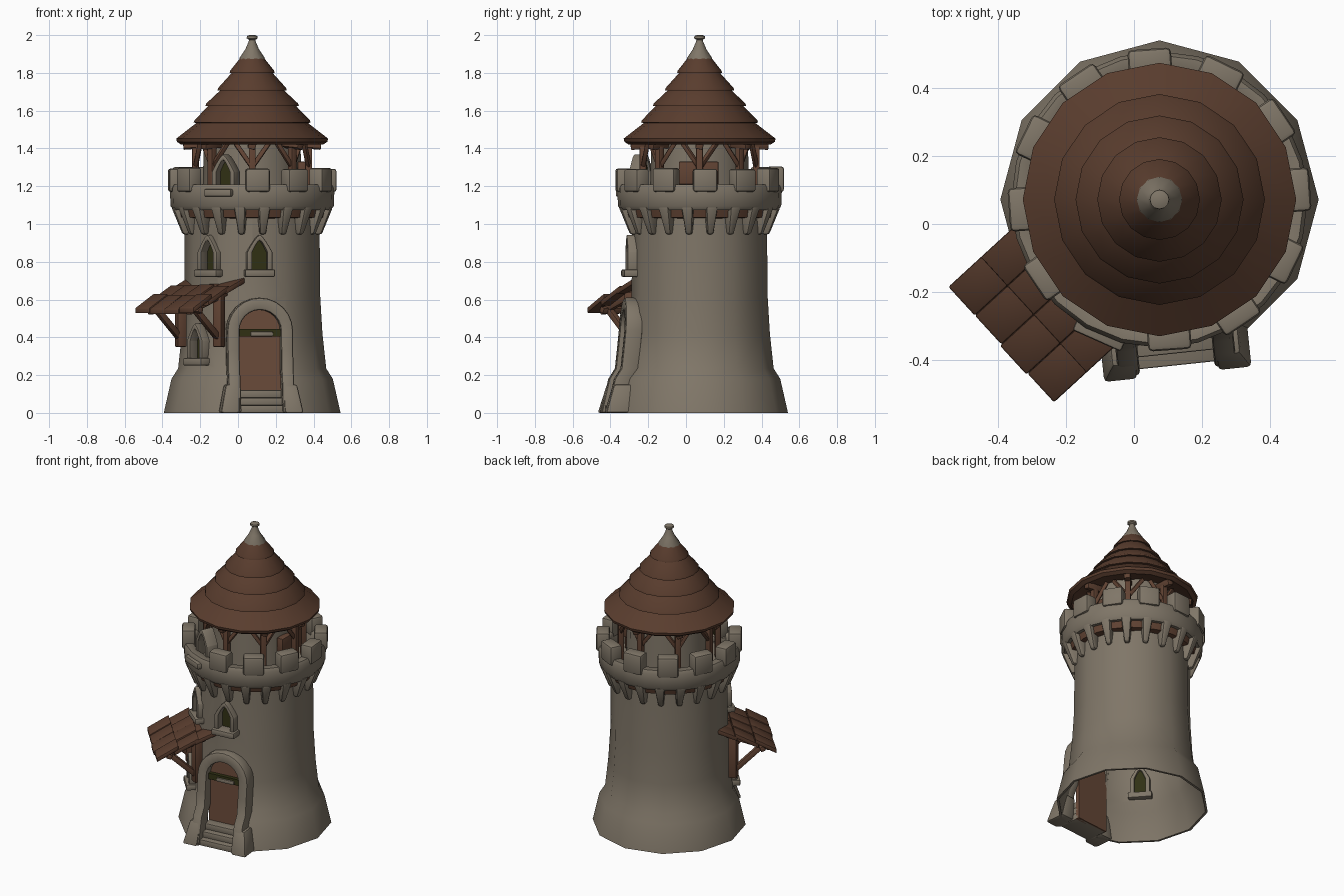
import bpy, bmesh, math, random
from mathutils import Vector

if "Cube" in bpy.data.objects:
    bpy.data.objects.remove(bpy.data.objects["Cube"])

random.seed(4)
CX, CY = 0.075, 0.072


def mat(name, c):
    m = bpy.data.materials.new(name)
    m.diffuse_color = (*c, 1)
    m.use_nodes = True
    m.node_tree.nodes["Principled BSDF"].inputs["Base Color"].default_value = m.diffuse_color
    return m


STONE = mat("stone", (0.215, 0.182, 0.138))
ROOF = mat("roof_tile", (0.100, 0.046, 0.027))
WOOD = mat("wood", (0.120, 0.056, 0.033))
DOOR = mat("door_wood", (0.150, 0.072, 0.043))
DARK = mat("dark_olive", (0.030, 0.030, 0.007))


def P(az, s, r, z):
    """Tower coordinates: s sideways, r outward at azimuth az (degrees)."""
    a = math.radians(az)
    return Vector((CX + r * math.cos(a) - s * math.sin(a),
                   CY + r * math.sin(a) + s * math.cos(a), z))


def finish(name, bm, material, bevel=0, angle=35):
    bmesh.ops.remove_doubles(bm, verts=bm.verts, dist=1e-5)
    bmesh.ops.recalc_face_normals(bm, faces=bm.faces)
    if bevel:
        es = [e for e in bm.edges if e.is_manifold and e.calc_face_angle(0) > 0.6]
        bmesh.ops.bevel(bm, geom=es, offset=bevel, segments=2, profile=0.5,
                        affect='EDGES', clamp_overlap=True)
    me = bpy.data.meshes.new(name)
    bm.to_mesh(me)
    bm.free()
    ob = bpy.data.objects.new(name, me)
    bpy.context.collection.objects.link(ob)
    me.materials.append(material)
    smooth(ob, angle)
    return ob


def smooth(ob, angle):
    bpy.ops.object.select_all(action='DESELECT')
    ob.select_set(True)
    bpy.context.view_layer.objects.active = ob
    bpy.ops.object.shade_smooth_by_angle(angle=math.radians(angle))


def lathe(name, prof, seg, material, closed=False, angle=35):
    bm = bmesh.new()
    rings = [[bm.verts.new(P(360 * i / seg, 0, r, z)) for i in range(seg)] for r, z in prof]
    n = len(rings)
    for j in range(n if closed else n - 1):
        a, b = rings[j], rings[(j + 1) % n]
        for i in range(seg):
            k = (i + 1) % seg
            bm.faces.new((a[i], a[k], b[k], b[i]))
    return finish(name, bm, material, angle=angle)


def hexa(bm, bot, top):
    v = [bm.verts.new(p) for p in bot + top]
    for f in ((0, 1, 2, 3), (4, 5, 6, 7), (0, 1, 5, 4), (1, 2, 6, 5), (2, 3, 7, 6), (3, 0, 4, 7)):
        bm.faces.new([v[i] for i in f])


def block(bm, az, s0, s1, r0, r1, z0, z1, top=None):
    t = top or (s0, s1, r0, r1)
    quad = lambda a, b, c, d, z: [P(az, a, c, z), P(az, b, c, z), P(az, b, d, z), P(az, a, d, z)]
    hexa(bm, quad(s0, s1, r0, r1, z0), quad(*t, z1))


def beam(bm, p, q, w):
    d = (q - p).normalized()
    x = d.cross(Vector((0.3, 0.2, 1)) if abs(d.z) < 0.95 else Vector((CX, CY, p.z)) - p).normalized() * w
    y = d.cross(x).normalized() * w
    ring = lambda c: [c + x + y, c - x + y, c - x - y, c + x - y]
    hexa(bm, ring(p), ring(q))


def outline(w, zs, rise, power, jamb):
    arc = [math.pi * i / 12 for i in range(13)]
    pts = [(-w, z) for z in jamb]
    pts += [(-w * math.cos(a), zs + rise * (1 - abs(math.cos(a)) ** power) ** (1 / power if power == 2 else 1))
            for a in arc]
    return pts + [(w, z) for z in reversed(jamb)]


def arch_band(bm, az, inner, outer, front, back):
    rows = [[bm.verts.new(P(az, s, f(z), z)) for s, z, f in
             ((*a, back), (*a, front), (*b, front), (*b, back))] for a, b in zip(inner, outer)]
    for a, b in zip(rows, rows[1:]):
        for k in range(4):
            bm.faces.new((a[k], a[(k + 1) % 4], b[(k + 1) % 4], b[k]))
    bm.faces.new(rows[0])
    bm.faces.new(rows[-1])


def arch_plate(bm, az, pts, r0, r1):
    a = [bm.verts.new(P(az, s, r0, z)) for s, z in pts]
    b = [bm.verts.new(P(az, s, r1, z)) for s, z in pts]
    bm.faces.new(a)
    bm.faces.new(b)
    for i in range(len(a)):
        k = (i + 1) % len(a)
        bm.faces.new((a[i], a[k], b[k], b[i]))


# tower wall: thin twelve-sided shell
WALL = [(0.468, 0), (0.427, 0.18), (0.392, 0.235), (0.372, 0.42), (0.36, 0.62), (0.356, 1.08)]


def wall(z):
    for (r0, z0), (r1, z1) in zip(WALL, WALL[1:]):
        if z <= z1:
            return r0 + (r1 - r0) * (z - z0) / (z1 - z0)
    return WALL[-1][0]


tower = lathe("tower_wall", WALL + [(r - 0.015, z) for r, z in reversed(WALL)], 12, STONE, True)

# door surround, door leaf, lintel, steps, jamb feet
cut = bmesh.new()
D = -84
jz = [0, 0.1, 0.18, 0.235, 0.33]
inner, outer = outline(0.11, 0.435, 0.11, 2, jz), outline(0.175, 0.435, 0.175, 2, jz)
arch_plate(cut, D, outline(0.125, 0.435, 0.125, 2, [-0.1]), 0.2, 0.7)
bm = bmesh.new()
arch_band(bm, D, inner, outer, lambda z: wall(z) + 0.042, lambda z: wall(z) - 0.05)
finish("door_surround", bm, STONE, 0.012)
bm = bmesh.new()
arch_plate(bm, D, outline(0.12, 0.435, 0.12, 2, [0.0]), 0.335, 0.36)
finish("door_leaf", bm, DOOR)
bm = bmesh.new()
block(bm, D, -0.11, 0.11, 0.35, 0.385, 0.405, 0.445)
finish("door_lintel", bm, DARK)
bm = bmesh.new()
block(bm, D, -0.05, 0.07, 0.35, 0.395, 0.405, 0.43)
finish("door_lintel_stone", bm, STONE, 0.006)
bm = bmesh.new()
for i in range(3):
    block(bm, D, -0.12, 0.12, 0.34, 0.49 - 0.035 * i, 0.04 * i, 0.04 * i + 0.04)
finish("door_steps", bm, STONE, 0.005)
bm = bmesh.new()
for s in (-1, 1):
    block(bm, D, s * 0.12, s * 0.22, 0.38, 0.52, 0, 0.15, (s * 0.115, s * 0.19, 0.37, 0.475))
finish("door_jamb_feet", bm, STONE, 0.012)

# pointed windows: azimuth, sill height, wall radius, sill front, half width
frames, sills, glass = bmesh.new(), bmesh.new(), bmesh.new()
for az, z, r, rs, w in ((-84, 0.72, 0.357, 0.41, 0.068), (231, 0.72, 0.35, 0.40, 0.066),
                        (222, 0.25, 0.38, 0.43, 0.062), (-114, 1.145, 0.35, 0.455, 0.066)):
    wi, zs = w - 0.028, z + 0.13
    arch_band(frames, az, outline(wi, zs, 0.065, 1.35, [z + 0.03]),
              outline(w, zs, 0.095, 1.35, [z + 0.03]), lambda h: r + 0.032, lambda h: r - 0.05)
    block(sills, az, -w - 0.012, w + 0.012, r - 0.05, rs, z, z + 0.04)
    hole = outline(wi + 0.006, zs, 0.07, 1.35, [z + 0.02])
    arch_plate(glass, az, hole, r - 0.035, r - 0.02)
    if z < 1:
        arch_plate(cut, az, hole, 0.22, 0.6)
finish("window_frames", frames, STONE, 0.007)
finish("window_sills", sills, STONE, 0.009)
finish("window_glass", glass, DARK)

# cut the openings into the wall
cutter = finish("opening_cutter", cut, STONE)
mod = tower.modifiers.new("openings", 'BOOLEAN')
mod.object = cutter
mod.solver = 'EXACT'
smooth(tower, 35)
bpy.ops.object.modifier_apply(modifier=mod.name)
bpy.data.objects.remove(cutter)
smooth(tower, 35)

# gallery: timber ring, corbels, parapet, merlons, deck
lathe("gallery_timber_ring", [(0.345, 1.03), (0.385, 1.035), (0.40, 1.085), (0.345, 1.085)], 24, WOOD, True)
bm = bmesh.new()
for i in range(20):
    block(bm, -81 + 18 * i, -0.016, 0.016, 0.33, 0.372, 0.945, 1.09, (-0.031, 0.031, 0.33, 0.43))
finish("corbels", bm, STONE, 0.011)
lathe("parapet", [(0.365, 1.075), (0.418, 1.075), (0.432, 1.095), (0.436, 1.19), (0.425, 1.21),
                  (0.38, 1.21), (0.37, 1.2)], 24, STONE, True, 50)
bm = bmesh.new()
for i in range(12):
    if i != 11:
        h = random.uniform(-0.01, 0.006)
        block(bm, -86 + 30 * i, -0.064, 0.064, 0.362, 0.444, 1.17, 1.30 + h)
finish("merlons", bm, STONE, 0.014)
lathe("gallery_deck", [(0, 1.09), (0.4, 1.09)], 24, STONE)

# upper turret, posts, rafters, braces, hatch
lathe("turret_wall", [(0.265, 1.09), (0.255, 1.45)], 12, STONE)
bm = bmesh.new()
for i in range(8):
    az = 45 * i
    beam(bm, P(az, 0, 0.30, 1.09), P(az, 0, 0.30, 1.44), 0.018)
    beam(bm, P(az, 0, 0.24, 1.425), P(az, 0, 0.365, 1.415), 0.02)
    for s in (-1, 1):
        beam(bm, P(az, 0, 0.30, 1.30), P(az, s * 0.09, 0.275, 1.43), 0.012)
finish("turret_timbers", bm, WOOD, 0.005)
bm = bmesh.new()
block(bm, 0, -0.11, 0.10, 0.24, 0.285, 1.21, 1.33)
finish("turret_hatch", bm, WOOD, 0.005)

# tiered conical roof and finial
lathe("main_roof", [(0, 1.47), (0.25, 1.455), (0.375, 1.42), (0.398, 1.435), (0.402, 1.452),
                    (0.295, 1.535), (0.31, 1.537), (0.305, 1.55), (0.232, 1.625), (0.247, 1.625),
                    (0.243, 1.638), (0.168, 1.708), (0.183, 1.708), (0.18, 1.72), (0.108, 1.80),
                    (0.119, 1.80), (0.116, 1.812), (0.058, 1.885), (0, 1.89)], 16, ROOF, angle=30)
lathe("finial", [(0, 1.865), (0.068, 1.867), (0.066, 1.88), (0.036, 1.925), (0.019, 1.965), (0.017, 1.975),
                 (0.029, 1.983), (0.028, 1.995), (0.015, 2.0), (0, 2.0)], 12, STONE)

# side awning: overlapping boards on bracketed posts
A = 222.5
bm = bmesh.new()
rows = [(0.26, 0.40, 0.715, 0.655), (0.375, 0.53, 0.68, 0.60), (0.50, 0.637, 0.63, 0.555)]
for r0, r1, z0, z1 in rows:
    for j in range(4):
        s0, s1 = -0.23 + 0.115 * j, -0.23 + 0.115 * (j + 1)
        d, e = random.uniform(-0.006, 0.004), random.uniform(-0.012, 0)
        lay = lambda t: [P(A, s0, r0, z0 + t + d), P(A, s1, r0, z0 + t + d),
                         P(A, s1, r1 + e, z1 + t + d), P(A, s0, r1 + e, z1 + t + d)]
        hexa(bm, lay(-0.03), lay(0))
finish("awning_boards", bm, ROOF, 0.006)
bm = bmesh.new()
for s in (-0.15, 0.15):
    beam(bm, P(A, s, 0.375, 0.35), P(A, s, 0.375, 0.64), 0.026)
    beam(bm, P(A, s, 0.385, 0.40), P(A, s, 0.55, 0.55), 0.017)
    beam(bm, P(A, s, 0.33, 0.64), P(A, s, 0.60, 0.535), 0.018)
beam(bm, P(A, -0.2, 0.55, 0.545), P(A, 0.2, 0.55, 0.545), 0.016)
finish("awning_brackets", bm, WOOD, 0.006)
